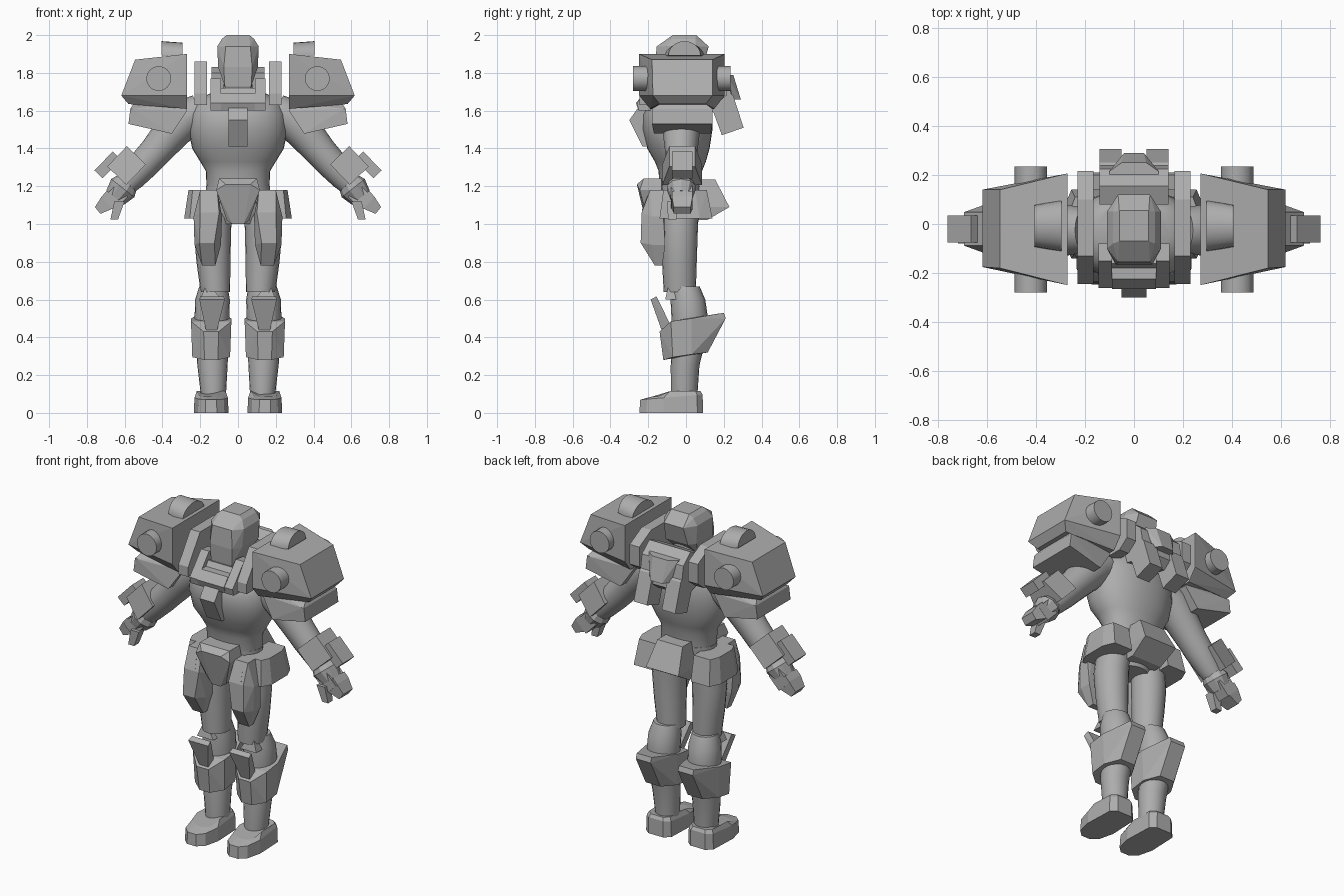
import bpy, bmesh, math
from mathutils import Vector

mat = bpy.data.materials.new("plain_grey")
mat.diffuse_color = (0.42, 0.42, 0.42, 1)


def finish(name, bm, smooth):
    bmesh.ops.recalc_face_normals(bm, faces=bm.faces)
    me = bpy.data.meshes.new(name)
    bm.to_mesh(me)
    bm.free()
    me.materials.append(mat)
    ob = bpy.data.objects.new(name, me)
    bpy.context.collection.objects.link(ob)
    if smooth:
        for p in me.polygons:
            p.use_smooth = True
        me.set_sharp_from_angle(angle=math.radians(40))


def sides(name, pair):
    return [("left_" + name, 1), ("right_" + name, -1)] if pair else [(name, 1)]


def hull(name, pts, pair=False):
    """Faceted convex plate from its corner points."""
    for nm, s in sides(name, pair):
        bm = bmesh.new()
        vs = [bm.verts.new((p[0] * s, p[1], p[2])) for p in pts]
        bmesh.ops.convex_hull(bm, input=vs)
        loose = [v for v in bm.verts if not v.link_faces]
        bmesh.ops.delete(bm, geom=loose, context='VERTS')
        bmesh.ops.dissolve_limit(bm, angle_limit=math.radians(2), verts=bm.verts, edges=bm.edges)
        finish(nm, bm, False)


def loft(name, rings, pair=False, smooth=True):
    """Skin equal-length rings and cap the ends."""
    for nm, s in sides(name, pair):
        bm = bmesh.new()
        rows = [[bm.verts.new((p[0] * s, p[1], p[2])) for p in r] for r in rings]
        n = len(rows[0])
        for a, b in zip(rows, rows[1:]):
            for i in range(n):
                j = (i + 1) % n
                bm.faces.new((a[i], a[j], b[j], b[i]))
        bm.faces.new(rows[0])
        bm.faces.new(rows[-1])
        finish(nm, bm, smooth)


def rect(x0, x1, y0, y1, z):
    return [(x, y, z) for x in (x0, x1) for y in (y0, y1)]


def prism(x0, x1, profile):
    return [(x, y, z) for x in (x0, x1) for y, z in profile]


def ring(z, cx, rx, cy, ry, n=24, power=1.0):
    out = []
    for i in range(n):
        a = math.tau * i / n
        c, s = math.cos(a), math.sin(a)
        out.append((cx + rx * math.copysign(abs(c) ** power, c),
                    cy + ry * math.copysign(abs(s) ** power, s), z))
    return out


def tube(pts, n=20):
    """Rings around a path that stays in one front-facing plane: x, z, radius."""
    out = []
    for i, (x, z, r) in enumerate(pts):
        a, b = pts[max(i - 1, 0)], pts[min(i + 1, len(pts) - 1)]
        d = Vector((b[0] - a[0], 0, b[1] - a[1])).normalized()
        nrm = Vector((-d.z, 0, d.x))
        out.append([(x + nrm.x * r * math.cos(t), -0.025 + r * math.sin(t), z + nrm.z * r * math.cos(t))
                    for t in (math.tau * k / n for k in range(n))])
    return out


def tilted_box(cx, cz, along, across, y0, y1, taper=1.0):
    """Box turned to follow the forearm; taper narrows its outer face."""
    d, w, ym = (0.69, -0.72), (0.72, 0.69), (y0 + y1) / 2
    return [(cx + d[0] * a + w[0] * b, ym + (y - ym) * (taper if b > 0 else 1), cz + d[1] * a + w[1] * b)
            for a in (-along, along) for b in (-across, across) for y in (y0, y1)]


# Head and neck
hull("helmet", rect(-.05, .05, -.15, -.08, 1.69) + rect(-.07, .07, -.16, -.02, 1.73)
     + rect(-.075, .075, -.165, .09, 1.83) + rect(-.105, .105, -.11, .05, 1.83)
     + rect(-.11, .11, -.10, .05, 1.94) + rect(-.065, .065, -.155, .12, 1.94)
     + rect(-.085, .085, -.08, .05, 1.98) + rect(-.06, .06, -.07, .055, 2.0))
loft("neck", [ring(1.6, 0, .085, -.01, .085), ring(1.82, 0, .07, -.01, .07)])

# Torso and pelvis
loft("torso", [ring(z, 0, rx, cy, ry, 32, .9) for z, rx, cy, ry in (
    (1.16, .165, -.03, .11), (1.28, .17, -.03, .115), (1.33, .20, -.03, .135), (1.4, .243, -.04, .165),
    (1.5, .262, -.045, .185), (1.58, .255, -.045, .182), (1.65, .225, -.035, .155), (1.69, .15, -.02, .11))])
loft("pelvis", [ring(1.0, 0, .10, -.03, .09), ring(1.07, 0, .17, -.03, .115), ring(1.2, 0, .17, -.03, .12)])

# Chest and collar
hull("chest_tab", prism(-.05, .05, [(-.23, 1.41), (-.30, 1.55), (-.25, 1.62), (-.18, 1.62), (-.18, 1.41)]))
hull("collar_bar", prism(.09, .145, [(-.15, 1.77), (-.26, 1.64), (-.25, 1.60), (-.15, 1.60), (-.08, 1.76)]), True)
hull("collar_base", prism(-.09, .09, [(-.225, 1.69), (-.265, 1.64), (-.25, 1.60), (-.14, 1.60), (-.16, 1.69)]))
hull("collar_inset", prism(-.09, .09, [(-.16, 1.72), (-.20, 1.66), (-.10, 1.62), (-.08, 1.70)]))
hull("shoulder_strap", prism(.165, .23, [(-.245, 1.63), (-.245, 1.69), (-.13, 1.86), (.10, 1.86),
                                         (.215, 1.80), (.215, 1.68), (.15, 1.63)]), True)

# Backpack with two hanging thrusters and a vent
hull("backpack", prism(-.14, .14, [(.08, 1.80), (.155, 1.83), (.225, 1.77), (.25, 1.62), (.20, 1.58), (.10, 1.60)]))
hull("thruster", prism(.05, .14, [(.20, 1.72), (.25, 1.68), (.305, 1.51), (.19, 1.47), (.12, 1.66)]), True)
hull("backpack_vent", rect(-.10, .10, .15, .215, 1.79) + rect(-.05, .05, .20, .25, 1.79)
     + rect(-.07, .07, .18, .25, 1.66) + rect(-.04, .04, .2, .29, 1.66))

# Shoulder pads: body, lower flap, cross pin and top arch
hull("shoulder_pad", rect(.27, .275, -.248, .205, 1.90) + rect(.27, .275, -.248, .205, 1.68)
     + rect(.535, .545, -.18, .14, 1.87) + rect(.61, .618, -.175, .14, 1.68)
     + rect(.27, .275, -.19, .15, 1.61) + rect(.57, .58, -.14, .105, 1.635), True)
hull("shoulder_flap", rect(.30, .55, -.13, .10, 1.64) + rect(.56, .57, -.18, .14, 1.61) + rect(.27, .28, -.15, .12, 1.60)
     + rect(.57, .58, -.18, .14, 1.53) + rect(.35, .36, -.17, .13, 1.48), True)
loft("shoulder_pin", [[(.42 + .066 * math.cos(a), y, 1.77 + .066 * math.sin(a))
                       for a in (math.tau * k / 16 for k in range(16))] for y in (-.28, .235)], True)
loft("shoulder_arch", [[(x, -.008 + r * math.cos(a), z + .075 * math.sin(a))
                        for a in (math.pi * k / 12 for k in range(13))]
                       for x, z, r in ((.295, 1.885, .105), (.405, 1.893, .085))], True)

# Arms, gauntlets and hands
loft("arm", tube([(.20, 1.60, .09), (.28, 1.56, .105), (.36, 1.475, .097), (.44, 1.38, .085),
                  (.49, 1.325, .082), (.56, 1.245, .07), (.61, 1.19, .055)]), True)
hull("gauntlet", tilted_box(.59, 1.31, .075, .07, -.125, .085, .65), True)
hull("gauntlet_plate", tilted_box(.69, 1.313, .07, .03, -.075, .035), True)
loft("wrist_cuff", tube([(.575, 1.235, .055), (.61, 1.19, .078), (.65, 1.14, .06)], 10), True, False)
hull("palm", tilted_box(.65, 1.14, .05, .045, -.08, .035), True)
hull("fingers", tilted_box(.675, 1.13, .02, .045, -.075, .035) + rect(.725, .73, -.065, .025, 1.055)
     + rect(.75, .757, -.065, .025, 1.09), True)
hull("thumb", rect(.60, .655, -.10, -.04, 1.12) + rect(.635, .675, -.095, -.05, 1.025), True)

# Hip armour
hull("crotch_plate", rect(-.10, .10, -.225, -.13, 1.24) + rect(-.115, .115, -.245, -.13, 1.18)
     + rect(-.065, .065, -.26, -.25, 1.21) + rect(-.06, .06, -.20, -.10, 1.02) + rect(-.03, .03, -.21, -.10, 1.0))
hull("front_hip_plate", rect(.11, .20, -.19, -.12, 1.18) + rect(.10, .20, -.235, -.12, 1.06)
     + rect(.085, .235, -.18, -.12, 1.04) + rect(.09, .23, -.18, -.11, .89)
     + rect(.125, .205, -.24, -.12, .90) + rect(.12, .19, -.165, -.125, .78), True)
hull("front_hip_inset", [(x, y, z) for x, y, z in ((.135, -.205, 1.15), (.175, -.205, 1.15), (.125, -.235, 1.07),
                                                   (.185, -.235, 1.07), (.155, -.17, 1.11))], True)
hull("side_hip_plate", rect(.15, .262, -.07, .05, 1.18) + rect(.13, .24, -.12, .11, 1.18)
     + rect(.15, .285, -.08, .07, 1.03) + rect(.13, .255, -.14, .14, 1.03), True)
hull("rear_hip_plate", rect(-.085, .085, .05, .155, 1.235) + rect(-.11, .11, .04, .23, 1.09)
     + rect(-.10, .10, .04, .11, 1.02))

# Legs
loft("thigh", [ring(*r, 20) for r in ((1.12, .12, .09, -.03, .10), (.95, .135, .098, -.035, .097),
                                      (.8, .13, .09, -.035, .092), (.64, .12, .078, -.033, .085))], True)
loft("calf", [ring(*r, 20) for r in ((.67, .13, .075, .0, .072), (.6, .135, .092, .01, .092),
                                     (.5, .138, .092, .02, .097), (.35, .137, .086, .01, .085),
                                     (.25, .135, .08, -.005, .076), (.09, .13, .066, -.01, .07))], True)

# Shin guard wraps the calf and sweeps up at the back
cx = .142
top = [(.04, -.14, .43), (.107, -.08, .485), (.107, .03, .50), (.05, .20, .53)]
low = [(.035, -.12, .28), (.10, -.07, .295), (.10, .03, .31), (.05, .115, .32)]
hull("shin_guard", [(cx + s * x, y, z) for x, y, z in top + low + [(.05, .21, .50)] for s in (-1, 1)], True)
hull("knee_plate", rect(.07, .205, -.187, -.18, .60) + rect(.075, .20, -.16, -.155, .615)
     + rect(.11, .17, -.13, -.07, .44), True)
hull("knee_spike", rect(.09, .20, -.11, -.05, .60) + rect(.155, .165, -.09, -.08, .69), True)

# Boots
foot = [(-.085, .06), (-.05, .09), (.05, .09), (.085, .06), (.092, -.12), (.07, -.21), (.03, -.247),
        (-.03, -.247), (-.07, -.21), (-.092, -.12)]
loft("boot", [[(cx + x, y, 0) for x, y in foot],
              [(cx + x * .96, y * .98, .07 + (y + .247) * .08) for x, y in foot],
              [(cx + x * .83, y * .85 if y > 0 else y * .7, .115 if y > -.15 else .088) for x, y in foot]], True, False)
